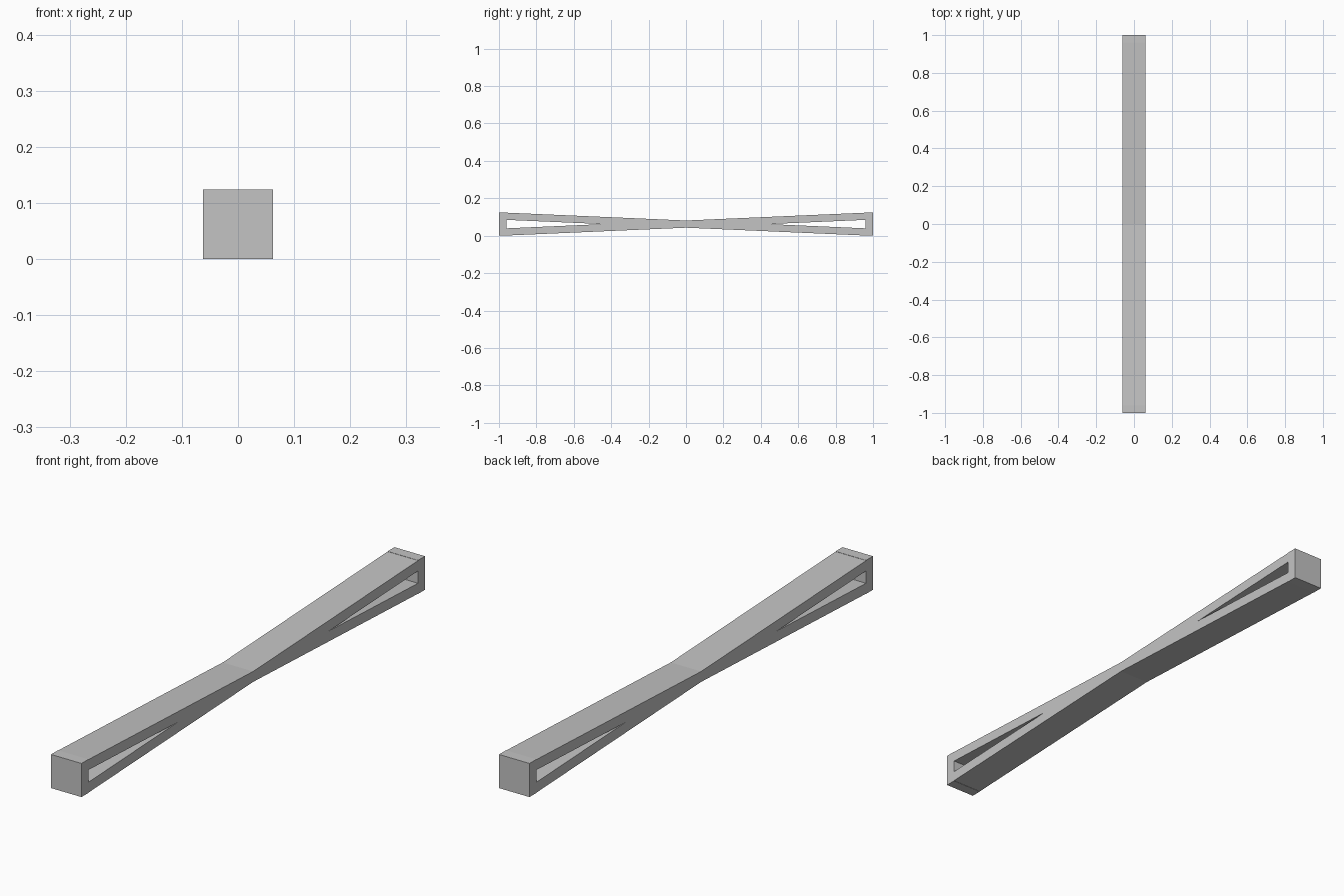
import bpy
import bmesh

cube = bpy.data.objects.get("Cube")
if cube:
    bpy.data.objects.remove(cube)

HALF = 0.062       # half width and half height of the end blocks
INNER = 0.96       # inner face of each end block
SLOPE = 0.0436     # rise of each crossed beam
THICK = 0.0192     # half thickness of each beam

grey = bpy.data.materials.new("plain_grey")
grey.use_nodes = True
grey.diffuse_color = (0.55, 0.55, 0.55, 1)
grey.node_tree.nodes["Principled BSDF"].inputs["Base Color"].default_value = grey.diffuse_color


def prism(name, outline, half_width):
    """Extrude a side outline of (y, z) points across x."""
    bm = bmesh.new()
    face = bm.faces.new([bm.verts.new((-half_width, y, z + HALF)) for y, z in outline])
    result = bmesh.ops.extrude_face_region(bm, geom=[face])
    moved = [v for v in result["geom"] if isinstance(v, bmesh.types.BMVert)]
    bmesh.ops.translate(bm, verts=moved, vec=(2 * half_width, 0, 0))
    bmesh.ops.recalc_face_normals(bm, faces=bm.faces)
    mesh = bpy.data.meshes.new(name)
    bm.to_mesh(mesh)
    bm.free()
    mesh.materials.append(grey)
    obj = bpy.data.objects.new(name, mesh)
    bpy.context.collection.objects.link(obj)
    return obj


# Crossed beams joined by a block at each end
rise = SLOPE * INNER
top = [(0, THICK), (INNER, rise + THICK), (INNER, HALF), (1, HALF)]
upper = [(-y, z) for y, z in reversed(top[1:])] + top
lower = [(y, -z) for y, z in reversed(upper)]
beam = prism("crossed_beam", upper + lower, HALF)

# Wedge openings between the beams
for side, label in ((-1, "front"), (1, "back")):
    gap = rise - THICK
    wedge = [(side * THICK / SLOPE, 0), (side * INNER, gap), (side * INNER, -gap)]
    cutter = prism(label + "_opening_cutter", wedge, HALF * 2)
    cutter.hide_render = True
    cutter.hide_set(True)
    cut = beam.modifiers.new(label + "_opening", "BOOLEAN")
    cut.operation = "DIFFERENCE"
    cut.solver = "EXACT"
    cut.object = cutter
